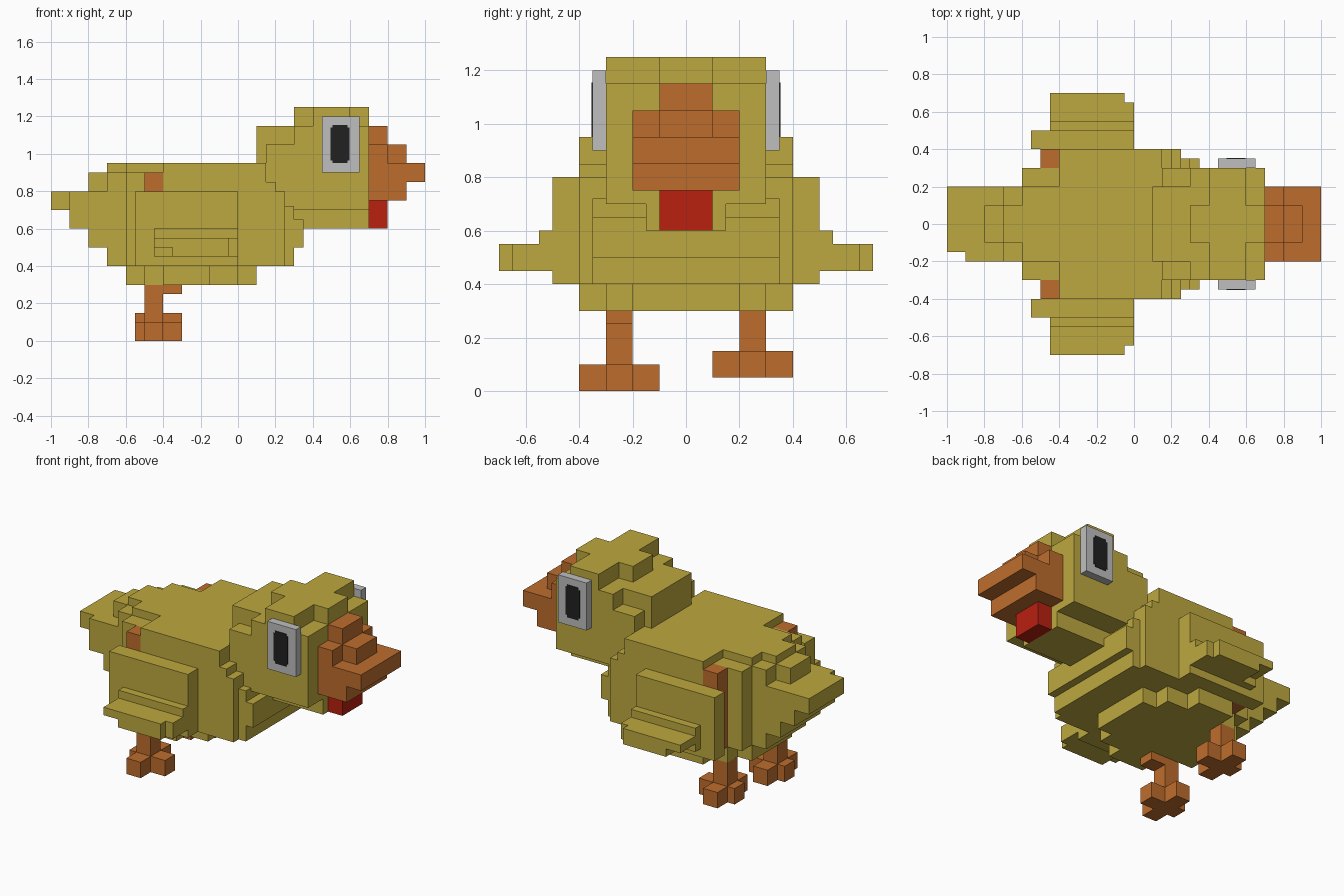
import bpy
import bmesh

cube = bpy.data.objects.get("Cube")
if cube:
    bpy.data.objects.remove(cube, do_unlink=True)


def material(name, rgb):
    m = bpy.data.materials.new(name)
    m.use_nodes = True
    m.diffuse_color = (*rgb, 1)
    b = next(n for n in m.node_tree.nodes if n.type == 'BSDF_PRINCIPLED')
    b.inputs["Base Color"].default_value = (*rgb, 1)
    b.inputs["Roughness"].default_value = 0.8
    return m


YELLOW = material("feather yellow", (0.515, 0.395, 0.05))
ORANGE = material("beak orange", (0.515, 0.152, 0.026))
RED = material("wattle red", (0.485, 0.015, 0.005))
GREY = material("eye grey", (0.53, 0.52, 0.53))
BLACK = material("pupil black", (0.015, 0.015, 0.015))


def blocks(name, mat, boxes):
    """One object made of boxes given as x0, x1, y0, y1, z0, z1."""
    bm = bmesh.new()
    for x0, x1, y0, y1, z0, z1 in boxes:
        vs = bmesh.ops.create_cube(bm, size=1)["verts"]
        for v in vs:
            v.co.x = x1 if v.co.x > 0 else x0
            v.co.y = y1 if v.co.y > 0 else y0
            v.co.z = z1 if v.co.z > 0 else z0
    me = bpy.data.meshes.new(name)
    bm.to_mesh(me)
    bm.free()
    me.materials.append(mat)
    ob = bpy.data.objects.new(name, me)
    bpy.context.collection.objects.link(ob)
    return ob


def centred(rows):
    """Rows of x0, x1, half width, z0, z1."""
    return [(a, b, -w, w, c, d) for a, b, w, c, d in rows]


def sided(s, boxes):
    """Put boxes described for the +y side on side s."""
    return [(a, b, min(s * c, s * d), max(s * c, s * d), e, f)
            for a, b, c, d, e, f in boxes]


# Body with stepped chest
blocks("body", YELLOW, centred([
    (-0.40, 0.15, 0.40, 0.40, 0.95),
    (0.15, 0.20, 0.40, 0.40, 0.85),
    (0.20, 0.25, 0.40, 0.40, 0.80),
    (0.25, 0.30, 0.35, 0.40, 0.72),
    (0.30, 0.35, 0.35, 0.50, 0.65),
    (-0.60, -0.40, 0.30, 0.40, 0.90),
    (-0.60, -0.40, 0.20, 0.90, 0.95),
]))

# Belly
blocks("belly", YELLOW, centred([
    (-0.60, 0.10, 0.20, 0.30, 0.40),
    (-0.50, 0.00, 0.30, 0.30, 0.40),
    (-0.40, -0.15, 0.40, 0.30, 0.40),
]))

# Tail
blocks("tail", YELLOW, centred([
    (-0.70, -0.60, 0.20, 0.40, 0.90),
    (-0.70, -0.60, 0.10, 0.90, 0.95),
    (-0.80, -0.70, 0.20, 0.50, 0.80),
    (-0.80, -0.70, 0.10, 0.80, 0.90),
    (-0.90, -0.80, 0.20, 0.60, 0.80),
]) + [(-1.00, -0.90, -0.15, 0.20, 0.70, 0.80)])

# Head, throat and stepped crown
blocks("head", YELLOW, centred([
    (0.15, 0.70, 0.30, 0.70, 1.05),
    (0.30, 0.70, 0.30, 1.05, 1.15),
    (0.10, 0.30, 0.20, 0.95, 1.15),
    (0.30, 0.70, 0.15, 0.60, 0.70),
    (0.40, 0.60, 0.30, 1.15, 1.25),
    (0.30, 0.70, 0.10, 1.15, 1.25),
]))

# Beak
blocks("beak", ORANGE, centred([
    (0.70, 0.80, 0.10, 1.05, 1.15),
    (0.70, 0.80, 0.20, 0.95, 1.05),
    (0.80, 0.90, 0.10, 0.95, 1.05),
    (0.70, 1.00, 0.20, 0.85, 0.95),
    (0.70, 0.90, 0.20, 0.75, 0.85),
]))
blocks("wattle", RED, centred([(0.70, 0.80, 0.10, 0.60, 0.75)]))

for s, side in ((1, "left"), (-1, "right")):
    # Wing with its outstretched tip
    blocks(side + "_wing", YELLOW, sided(s, [
        (-0.55, 0.00, 0.40, 0.50, 0.40, 0.80),
        (-0.45, 0.00, 0.50, 0.55, 0.45, 0.60),
        (-0.45, 0.00, 0.55, 0.65, 0.50, 0.55),
        (-0.35, 0.00, 0.55, 0.65, 0.45, 0.50),
        (-0.45, -0.05, 0.65, 0.70, 0.50, 0.55),
        (-0.35, -0.05, 0.65, 0.70, 0.45, 0.50),
    ]))

    # Eye and pupil
    blocks(side + "_eye", GREY, sided(s, [(0.45, 0.65, 0.30, 0.35, 0.90, 1.20)]))
    blocks(side + "_pupil", BLACK, sided(s, [
        (0.495, 0.595, 0.35, 0.354, 0.965, 1.14),
        (0.505, 0.585, 0.35, 0.354, 0.95, 1.155),
    ]))

    # Leg and cross-shaped foot; the left foot is lifted
    z = 0.05 if s > 0 else 0.0
    leg = [
        (-0.50, -0.40, 0.30, 0.40, 0.40, 0.90),
        (-0.50, -0.40, 0.20, 0.30, z + 0.10, 0.30),
    ]
    if s < 0:
        leg.append((-0.40, -0.30, 0.20, 0.30, 0.25, 0.30))
    blocks(side + "_leg", ORANGE, sided(s, leg))
    blocks(side + "_foot", ORANGE, sided(s, [
        (-0.55, -0.30, 0.20, 0.30, z, z + 0.10),
        (-0.50, -0.40, 0.10, 0.40, z, z + 0.10),
    ]))
